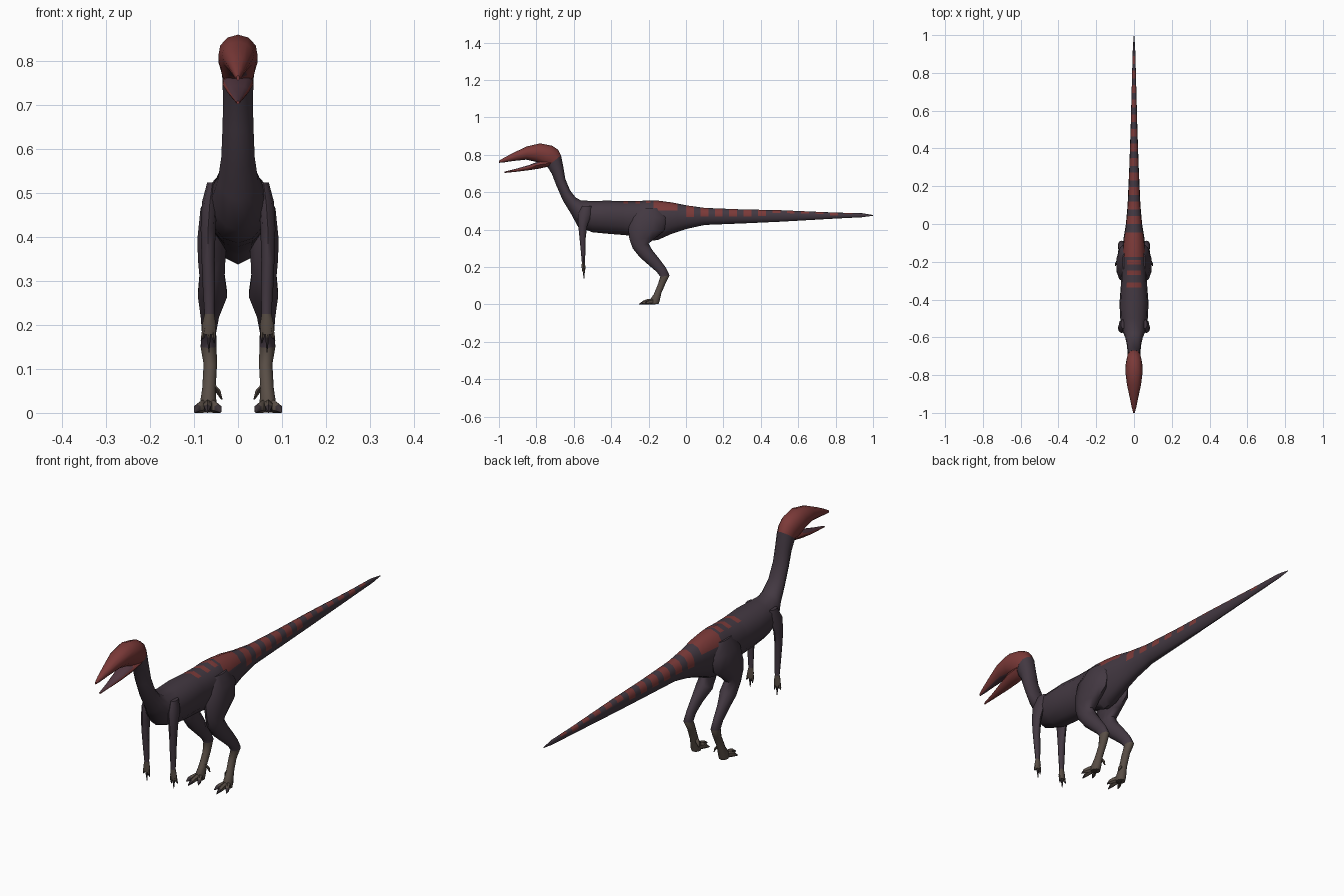
import bpy, bmesh, math
from mathutils import Vector


def material(name, rgb):
    m = bpy.data.materials.new(name)
    m.diffuse_color = (*rgb, 1)
    return m


SKIN = material("dusky_purple_skin", (0.056, 0.040, 0.054))
RED = material("brick_red", (0.20, 0.042, 0.040))
SHANK = material("brown_grey_shank", (0.098, 0.075, 0.060))
CLAW = material("dark_claw", (0.040, 0.030, 0.035))
MOUTH = material("mouth_lining", (0.085, 0.038, 0.052))


def loft(name, rings, mats, rule=None, sides=12, egg=0.0, mirror=False):
    """Skin rings given as (y, z of one edge, y, z of opposite edge, centre x, half width)."""
    bm = bmesh.new()
    loops = []
    for y1, z1, y2, z2, cx, w in rings:
        a, b = Vector((cx, y1, z1)), Vector((cx, y2, z2))
        mid, half = (a + b) / 2, (a - b) / 2
        loop = []
        for i in range(sides):
            t = 2 * math.pi * i / sides
            c, s = math.cos(t), math.sin(t)
            p = mid + half * c
            p.x += w * s * (1 + egg * c)
            loop.append(bm.verts.new(p))
        loops.append(loop)
    for la, lb in zip(loops, loops[1:]):
        for i in range(sides):
            j = (i + 1) % sides
            bm.faces.new((la[i], la[j], lb[j], lb[i]))
    bm.faces.new(loops[0])
    bm.faces.new(loops[-1])
    bmesh.ops.recalc_face_normals(bm, faces=bm.faces)
    bm.normal_update()
    if rule:
        for f in bm.faces:
            f.material_index = rule(f.calc_center_median(), f.normal)
    me = bpy.data.meshes.new(name)
    bm.to_mesh(me)
    bm.free()
    for m in mats:
        me.materials.append(m)
    ob = bpy.data.objects.new(name, me)
    bpy.context.collection.objects.link(ob)
    if mirror:
        ob.modifiers.new("mirror", 'MIRROR').use_mirror_merge = False
    bpy.ops.object.select_all(action='DESELECT')
    ob.select_set(True)
    bpy.context.view_layer.objects.active = ob
    bpy.ops.object.shade_smooth_by_angle(angle=math.radians(50))
    return ob


# Tail and back: upright sections (y, top, bottom, half width)
TRUNK = [(1.0, .478, .474, .001), (.94, .488, .466, .006), (.8, .491, .459, .010),
         (.5, .504, .442, .018), (.3, .508, .433, .025), (.1, .516, .425, .034),
         (0, .530, .403, .043), (-.08, .546, .376, .056), (-.15, .555, .345, .063),
         (-.20, .557, .338, .067), (-.26, .552, .362, .068), (-.33, .552, .371, .070),
         (-.42, .555, .378, .077), (-.50, .553, .386, .073)]


def trunk_at(y):
    for p, q in zip(TRUNK, TRUNK[1:]):
        if q[0] <= y <= p[0]:
            t = (p[0] - y) / (p[0] - q[0])
            return tuple(a + (b - a) * t for a, b in zip(p, q))


# Bands on the tail and small spots on the back, as (start, end) along y
BANDS = [(.021 + .077 * k - .021, .021 + .077 * k + .021) for k in range(12)]
SADDLE = [(-.175, -.045)]
SPOTS = [(-.215, -.19), (-.27, -.245), (-.335, -.31)]
cuts = {round(v, 3) for pair in BANDS + SADDLE + SPOTS for v in pair}
stations = sorted(cuts | {s[0] for s in TRUNK}, reverse=True)


def inside(y, spans):
    return any(a < y < b for a, b in spans)


def back_pattern(c, n):
    if c.z > .56 or c.y < -.5:
        return 0
    red = (inside(c.y, BANDS) and n.z > .1 or inside(c.y, SADDLE) and n.z > .5
           or inside(c.y, SPOTS) and n.z > .88)
    return 1 if red else 0


# Body from the tail tip to the top of the neck
body = []
for y in stations:
    _, top, bot, w = trunk_at(y)
    body.append((y, top, y, bot, 0, w))
NECK_TOP = (-.668, .797, -.742, .737, 0, .036)
body += [(-.562, .556, -.577, .415, 0, .060), (-.590, .572, -.615, .485, 0, .046),
         (-.620, .610, -.658, .555, 0, .038), (-.645, .670, -.695, .640, 0, .035),
         (-.656, .735, -.718, .700, 0, .034), NECK_TOP]
loft("body_neck_tail", body, [SKIN, RED], back_pattern, egg=.12)

# Skull with the upper jaw
loft("skull", [NECK_TOP, (-.685, .828, -.755, .738, 0, .040), (-.715, .848, -.772, .745, 0, .044),
               (-.78, .861, -.800, .762, 0, .045), (-.85, .845, -.855, .774, 0, .037),
               (-.92, .812, -.922, .767, 0, .022), (-.97, .786, -.97, .760, 0, .012),
               (-1.0, .768, -1.0, .757, 0, .004)],
     [RED, MOUTH], lambda c, n: 1 if n.z < -.85 and c.y < -.8 else 0, egg=.08)

# Lower jaw
loft("lower_jaw", [(-.71, .775, -.735, .737, 0, .034), (-.78, .768, -.785, .726, 0, .035),
                   (-.84, .745, -.845, .717, 0, .025), (-.91, .725, -.91, .709, 0, .013),
                   (-.97, .710, -.97, .703, 0, .004)],
     [RED, MOUTH], lambda c, n: 1 if n.z > .8 and c.y < -.77 else 0, egg=.15)


def low_part(limit):
    return lambda c, n: 1 if c.z < limit else 0


# Hind legs: thigh, shin and upright foot bone
loft("hind_leg", [(-.25, .515, -.15, .515, .045, .018), (-.295, .465, -.105, .465, .053, .034),
                  (-.308, .40, -.115, .395, .058, .036), (-.303, .35, -.165, .355, .060, .033),
                  (-.285, .300, -.200, .325, .059, .030), (-.245, .250, -.180, .290, .058, .035),
                  (-.195, .207, -.140, .240, .064, .022), (-.158, .175, -.107, .196, .066, .017),
                  (-.137, .148, -.088, .155, .067, .019), (-.150, .108, -.108, .115, .063, .016),
                  (-.172, .055, -.132, .060, .066, .016), (-.195, .022, -.142, .014, .068, .020),
                  (-.19, .002, -.148, .001, .068, .019)],
     [SKIN, SHANK], low_part(.15), sides=10, mirror=True)

# Toes with claws, spread forward, and the small inner toe
for name, x, y in (("inner_toe", .040, -.222), ("middle_toe", .070, -.250), ("outer_toe", .099, -.222)):
    mx, my = (.068 + x) / 2, (-.165 + y) / 2
    ex, ey = .068 + (x - .068) * .8, -.165 + (y + .165) * .75
    loft(name, [(-.160, .034, -.160, .001, .068, .013), (my, .028, my, 0, mx, .011),
                (ey, .020, ey, 0, ex, .009), (y, .004, y, 0, x, .002)],
         [SHANK, CLAW], lambda c, n, e=ey: 1 if c.y < e else 0, sides=6, mirror=True)
loft("rear_toe", [(-.165, .066, -.145, .066, .060, .008), (-.155, .052, -.138, .048, .046, .007),
                  (-.148, .032, -.142, .030, .037, .002)], [SHANK], sides=6, mirror=True)

# Arms
loft("arm", [(-.555, .525, -.505, .525, .058, .012), (-.578, .48, -.505, .48, .064, .018),
             (-.576, .42, -.528, .42, .068, .017), (-.569, .35, -.537, .35, .068, .015),
             (-.562, .28, -.538, .28, .066, .014), (-.557, .225, -.540, .225, .065, .011),
             (-.558, .200, -.538, .200, .066, .016), (-.555, .178, -.539, .178, .067, .015)],
     [SKIN, SHANK], low_part(.24), sides=8, mirror=True)

# Fingers with claws
for name, x0, x1, tip in (("inner_finger", .057, .054, .158), ("middle_finger", .067, .066, .138),
                          ("outer_finger", .076, .084, .165)):
    loft(name, [(-.555, .192, -.541, .192, x0, .006), (-.552, .172, -.541, .172, (x0 + x1) / 2, .005),
                (-.547, tip, -.544, tip, x1, .001)], [SHANK, CLAW], low_part(.17), sides=6, mirror=True)
